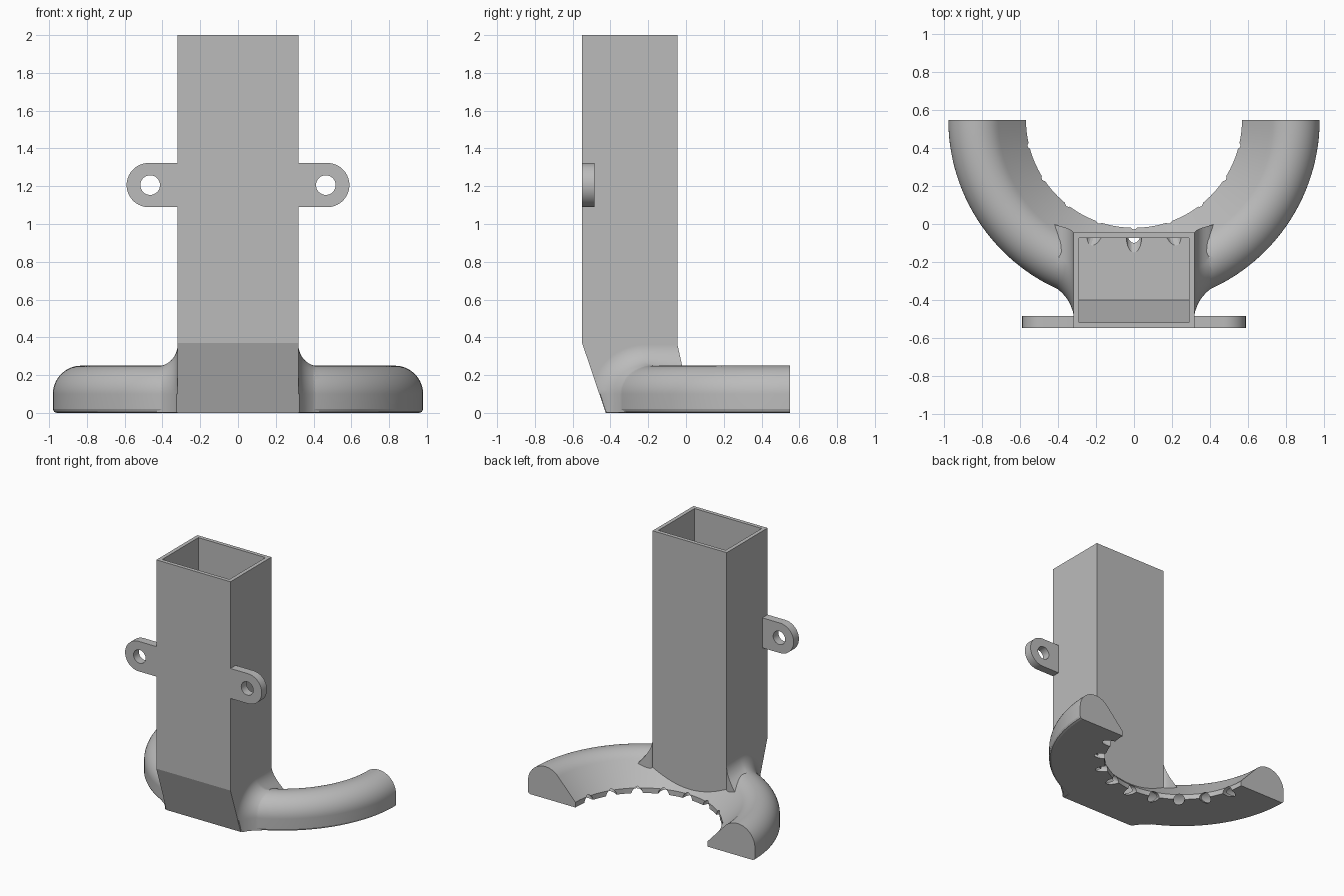
import bpy, bmesh
from math import sin, cos, pi, radians, sqrt
from mathutils import Vector

cube = bpy.data.objects.get("Cube")
if cube:
    bpy.data.objects.remove(cube, do_unlink=True)

grey = bpy.data.materials.new("plain grey")
grey.use_nodes = True
grey.diffuse_color = (0.5, 0.5, 0.5, 1)
grey.node_tree.nodes["Principled BSDF"].inputs["Base Color"].default_value = (0.5, 0.5, 0.5, 1)

RING_Y = 0.55          # centre of the half ring
CORE_R, CORE_Z, TUBE = 0.83, 0.1, 0.15


def loft(name, sections):
    """Closed solid through a list of matching outlines."""
    bm = bmesh.new()
    rows = [[bm.verts.new(p) for p in s] for s in sections]
    n = len(rows[0])
    for a, b in zip(rows, rows[1:]):
        for i in range(n):
            j = (i + 1) % n
            bm.faces.new((a[i], a[j], b[j], b[i]))
    bm.faces.new(rows[0])
    bm.faces.new(rows[-1])
    bmesh.ops.recalc_face_normals(bm, faces=bm.faces)
    mesh = bpy.data.meshes.new(name)
    bm.to_mesh(mesh)
    bm.free()
    mesh.materials.append(grey)
    obj = bpy.data.objects.new(name, mesh)
    bpy.context.collection.objects.link(obj)
    return obj


def box_tube(name, half_width, side):
    return loft(name, [[(x, y, z) for y, z in side] for x in (-half_width, half_width)])


def sweep(name, profile, limit, steps=72):
    """Turn a (radius, z) profile about the ring centre."""
    rows = []
    for i in range(steps + 1):
        a = radians(-limit + 2 * limit * i / steps)
        rows.append([(r * sin(a), RING_Y - r * cos(a), z) for r, z in profile])
    return loft(name, rows)


def arc(radius, start, end, count):
    steps = [radians(start + (end - start) * i / count) for i in range(count + 1)]
    return [(CORE_R + radius * cos(t), CORE_Z + radius * sin(t)) for t in steps]


def rod(name, start, end, radius, count=20):
    start, end = Vector(start), Vector(end)
    turn = (end - start).to_track_quat('Z', 'Y')
    circle = [turn @ Vector((radius * cos(2 * pi * i / count), radius * sin(2 * pi * i / count), 0))
              for i in range(count)]
    return loft(name, [[c + p for c in circle] for p in (start, end)])


def combine(target, tool, operation):
    mod = target.modifiers.new("combine", 'BOOLEAN')
    mod.operation, mod.solver, mod.object = operation, 'EXACT', tool
    bpy.context.view_layer.objects.active = target
    bpy.ops.object.modifier_apply(modifier=mod.name)
    bpy.data.objects.remove(tool, do_unlink=True)


def fillet(side, radius=0.11, steps=10):
    """Flare that blends the tower side into the ring."""
    rows = []
    for i in range(-1, steps + 1):
        t = max(i, 0) / steps
        a = t * pi / 2
        x = 0.32 + radius * (1 - cos(a)) if i >= 0 else 0.3
        d = radius * (1 - sin(a)) - 0.004 * t
        outline = [(CORE_R + TUBE + d, 0.002)] + arc(TUBE + d, 0, 90, 14)
        row = []
        for r, z in outline:
            y = RING_Y - sqrt(r * r - x * x)
            row.append((side * x, max(y, -0.422 - 0.338 * z), z))
        back = -0.045 + 0.045 * t
        row += [(side * x, back, 0.36 * (1 - t) + 0.16 * t), (side * x, back, 0.002)]
        rows.append(row)
    return loft("side_flare", rows)


def tab(side):
    """Rounded mounting ear."""
    outline = [(0.3, 1.323), (0.3, 1.089)]
    outline += [(0.473 + 0.117 * cos(radians(t)), 1.206 + 0.117 * sin(radians(t)))
                for t in range(-90, 91, 9)]
    return loft("mounting_tab", [[(side * x, y, z) for x, z in outline] for y in (-0.55, -0.485)])


# Outer shell: tower, half ring, flares and ears
body = box_tube("duct_body", 0.32, [(-0.55, 2), (-0.55, 0.37), (-0.425, 0), (-0.045, 0), (-0.045, 2)])
ring_profile = [(0.57, 0), (0.96, 0), (0.974, 0.006), (0.98, 0.02)] + arc(TUBE, 0, 139, 20) + [(0.57, 0.04)]
combine(body, sweep("ring", ring_profile, 90), 'UNION')
for s in (-1, 1):
    combine(body, fillet(s), 'UNION')
    combine(body, tab(s), 'UNION')

# Hollow inside of the tower and ring
shaft = [(-0.52, 2.1), (-0.52, 0.375), (-0.4, 0.03), (-0.075, 0.03), (-0.075, 2.1)]
combine(body, box_tube("shaft_cutter", 0.29, shaft), 'DIFFERENCE')
channel = [(0.62, 0.03), (0.95, 0.03)] + arc(0.12, 0, 139, 14) + [(0.62, 0.05)]
combine(body, sweep("channel_cutter", channel, 87), 'DIFFERENCE')

# Screw holes in the ears
for s in (-1, 1):
    combine(body, rod("screw_cutter", (s * 0.465, -0.6, 1.206), (s * 0.465, -0.4, 1.206), 0.052, 32), 'DIFFERENCE')

# Slanted air nozzles along the inner lip
for k in range(-4, 5):
    a = radians(19 * k)
    ends = [(r * sin(a), RING_Y - r * cos(a), z) for r, z in ((0.5, -0.045), (0.73, 0.095))]
    combine(body, rod("nozzle_cutter", *ends, 0.04), 'DIFFERENCE')

# Smooth curved areas, keep the corners crisp
bpy.ops.object.select_all(action='DESELECT')
body.select_set(True)
bpy.context.view_layer.objects.active = body
bpy.ops.object.shade_smooth_by_angle(angle=radians(18))
weighted = body.modifiers.new("even shading", 'WEIGHTED_NORMAL')
weighted.keep_sharp = True
